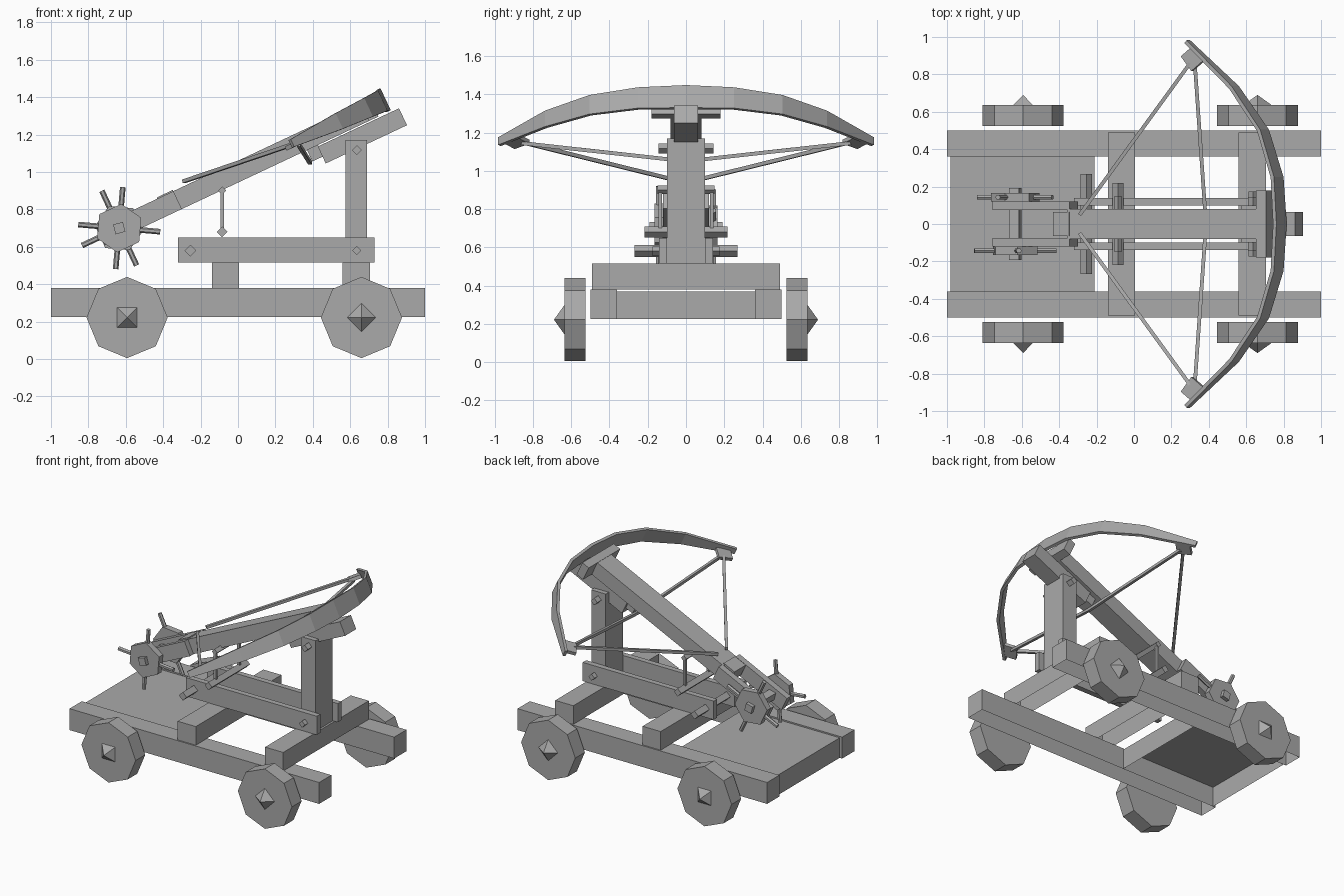
import bpy, bmesh, math
from mathutils import Matrix, Vector

if "Cube" in bpy.data.objects:
    bpy.data.objects.remove(bpy.data.objects["Cube"])

wood = bpy.data.materials.new("grey_wood")
wood.diffuse_color = (0.4, 0.4, 0.4, 1)
wood.use_nodes = True
wood.node_tree.nodes["Principled BSDF"].inputs["Base Color"].default_value = wood.diffuse_color
TILT = math.radians(25.2)
STOCK = Matrix.Translation((-0.635, 0, 0.703)) @ Matrix.Rotation(-TILT, 4, 'Y')  # u along the stock


def finish(name, bm, m=Matrix()):
    bm.transform(m)
    bmesh.ops.recalc_face_normals(bm, faces=bm.faces)
    me = bpy.data.meshes.new(name)
    bm.to_mesh(me)
    bm.free()
    me.materials.append(wood)
    ob = bpy.data.objects.new(name, me)
    bpy.context.collection.objects.link(ob)
    return ob


def box(name, x, y, z, m=Matrix(), open_bottom=False):
    """Box from (min, max) ranges; optionally a hollow shell open below."""
    bm = bmesh.new()
    bmesh.ops.create_cube(bm, size=1)
    if open_bottom:
        bmesh.ops.delete(bm, geom=[f for f in bm.faces if f.normal.z < -0.5], context='FACES_ONLY')
    size = Matrix.Diagonal((x[1] - x[0], y[1] - y[0], z[1] - z[0], 1))
    mid = Matrix.Translation((sum(x) / 2, sum(y) / 2, sum(z) / 2))
    ob = finish(name, bm, m @ mid @ size)
    if open_bottom:  # recalculated normals of an open shell must face out
        me = ob.data
        top = max(me.polygons, key=lambda p: p.center.z)
        if top.normal.z < 0:
            me.flip_normals()
    return ob


def rod(name, a, b, r, sides=4, r2=None, turn=0.0):
    """Prism or cone between two points, first corner turned by an angle."""
    a, b = Vector(a), Vector(b)
    d = b - a
    bm = bmesh.new()
    bmesh.ops.create_cone(bm, cap_ends=True, segments=sides, radius1=r,
                          radius2=r if r2 is None else r2, depth=d.length)
    m = Matrix.Translation((a + b) / 2) @ d.to_track_quat('Z', 'Y').to_matrix().to_4x4()
    return finish(name, bm, m @ Matrix.Rotation(turn, 4, 'Z'))


def y_prism(name, x, z, y0, y1, r, sides, deg=0.0, r2=None):
    """Prism along y; its first corner points deg above +x."""
    bm = bmesh.new()
    bmesh.ops.create_cone(bm, cap_ends=True, segments=sides, radius1=r,
                          radius2=r if r2 is None else r2, depth=abs(y1 - y0))
    s = 1 if y1 > y0 else -1
    m = (Matrix.Translation((x, (y0 + y1) / 2, z)) @ Matrix.Rotation(-math.radians(deg), 4, 'Y')
         @ Matrix.Rotation(-s * math.pi / 2, 4, 'X'))
    a = Matrix.Rotation(0 if sides % 2 == 0 else math.pi / 2, 4, 'Z')
    return finish(name, bm, m @ a)


# Cart frame
for s, side in ((-1, "front"), (1, "back")):
    box(side + "_rail", (-1, 1), sorted((s * 0.36, s * 0.5)), (0.225, 0.38), open_bottom=True)
box("deck", (-0.98, -0.21), (-0.36, 0.36), (0.225, 0.37), open_bottom=True)
box("middle_crossbeam", (-0.14, 0.005), (-0.49, 0.49), (0.38, 0.515), open_bottom=True)
box("end_crossbeam", (0.56, 0.705), (-0.49, 0.49), (0.38, 0.515), open_bottom=True)

# Wheels with pyramid hubs
for s in (-1, 1):
    for x, deg, r in ((-0.593, 45, 0.075), (0.66, 0, 0.077)):
        y_prism("wheel", x, 0.222, s * 0.525, s * 0.635, 0.217, 8)
        y_prism("hub", x, 0.222, s * 0.635, s * 0.69, r, 4, deg, r2=0)

# Stand: post, side beams and pegs
box("post", (0.575, 0.69), (-0.098, 0.098), (0.51, 1.17))
for s in (-1, 1):
    box("side_beam", (-0.32, 0.73), sorted((s * 0.1, s * 0.14)), (0.515, 0.65))
    rod("prop", (-0.085, s * 0.135, 0.68), (-0.085, s * 0.135, 0.9), 0.013, turn=math.pi / 4)
for name, x, z, half, r in (("post_top_peg", 0.635, 1.117, 0.145, 0.026),
                            ("post_foot_peg", 0.635, 0.58, 0.175, 0.024),
                            ("beam_peg", -0.255, 0.58, 0.268, 0.031),
                            ("prop_foot_peg", -0.085, 0.68, 0.218, 0.029),
                            ("prop_top_peg", -0.085, 0.9, 0.148, 0.022)):
    y_prism(name, x, z, -half, half, r, 4)

# Tilted stock, cheeks, head plate and under block
box("stock", (0.335, 1.49), (-0.08, 0.08), (-0.053, 0.053), STOCK)
for s in (-1, 1):
    box("cheek", (-0.11, 0.345), sorted((s * 0.075, s * 0.12)), (-0.053, 0.053), STOCK)
box("string_claw", (0.25, 0.345), (-0.065, 0.065), (-0.03, 0.06), STOCK)
box("head_plate", (1.45, 1.507), (-0.18, 0.18), (-0.053, 0.055), STOCK)
box("under_block", (1.145, 1.625), (-0.063, 0.063), (-0.16, -0.06), STOCK)

# Winch with hexagonal discs and four spokes each
wx, wz = -0.635, 0.7
y_prism("winch_axle", wx, wz, -0.192, 0.192, 0.038, 4, 60)
for s, deg in ((-1, -5), (1, 25)):
    y_prism("winch_disc", wx, wz, s * 0.12, s * 0.165, 0.13, 6, deg)
    for k in range(4):
        a = math.radians(deg + 90 * k)
        c, n = math.cos(a), math.sin(a)
        rod("spoke", (wx + 0.08 * c, s * 0.143, wz + 0.08 * n),
            (wx + 0.22 * c, s * 0.143, wz + 0.22 * n), 0.015, 6)

# Bow: tapered band swept through mirrored stations (y, x, half height)
half = [(0.25, 0.765, 0.06), (0.5, 0.69, 0.055), (0.73, 0.535, 0.046), (0.975, 0.285, 0.022)]
stations = [(-y, x, h) for y, x, h in reversed(half)] + [(0, 0.78, 0.065)] + half
up = Vector((-math.sin(TILT), 0, math.cos(TILT)))
along = Vector((math.cos(TILT), 0, math.sin(TILT)))
bm = bmesh.new()
rings = []
for i, (y, x, h) in enumerate(stations):
    p = [Vector((q[1], q[0], 1.385 - (0.78 - q[1]) * 0.47)) for q in stations]
    t = (p[min(i + 1, 8)] - p[max(i - 1, 0)]).normalized()
    out = t.cross(up) * 0.01
    rings.append([bm.verts.new(p[i] + out * a + up * h * b)
                  for a, b in ((1, 1), (1, -1), (-1, -1), (-1, 1))])
for a, b in zip(rings, rings[1:]):
    for k in range(4):
        bm.faces.new((a[k], a[(k + 1) % 4], b[(k + 1) % 4], b[k]))
bm.faces.new(rings[0])
bm.faces.new(rings[-1])
finish("bow", bm)

# String clamps and the two pairs of strings
for s in (-1, 1):
    m = (Matrix.Translation((0.315, s * 0.885, 1.153)) @ Matrix.Rotation(-TILT, 4, 'Y')
         @ Matrix.Rotation(s * -0.9, 4, 'Z'))
    box("string_clamp", (-0.05, 0.05), (-0.045, 0.045), (-0.012, 0.012), m)
    rod("drawn_string", (0.3, s * 0.86, 1.15), (-0.29, s * 0.05, 0.95), 0.014, turn=math.pi / 4)
    rod("lower_string", (0.325, s * 0.86, 1.145), (0.385, 0, 1.05), 0.014, turn=math.pi / 4)
box("lower_string_block", (1.085, 1.15), (-0.045, 0.045), (-0.12, -0.05), STOCK)
